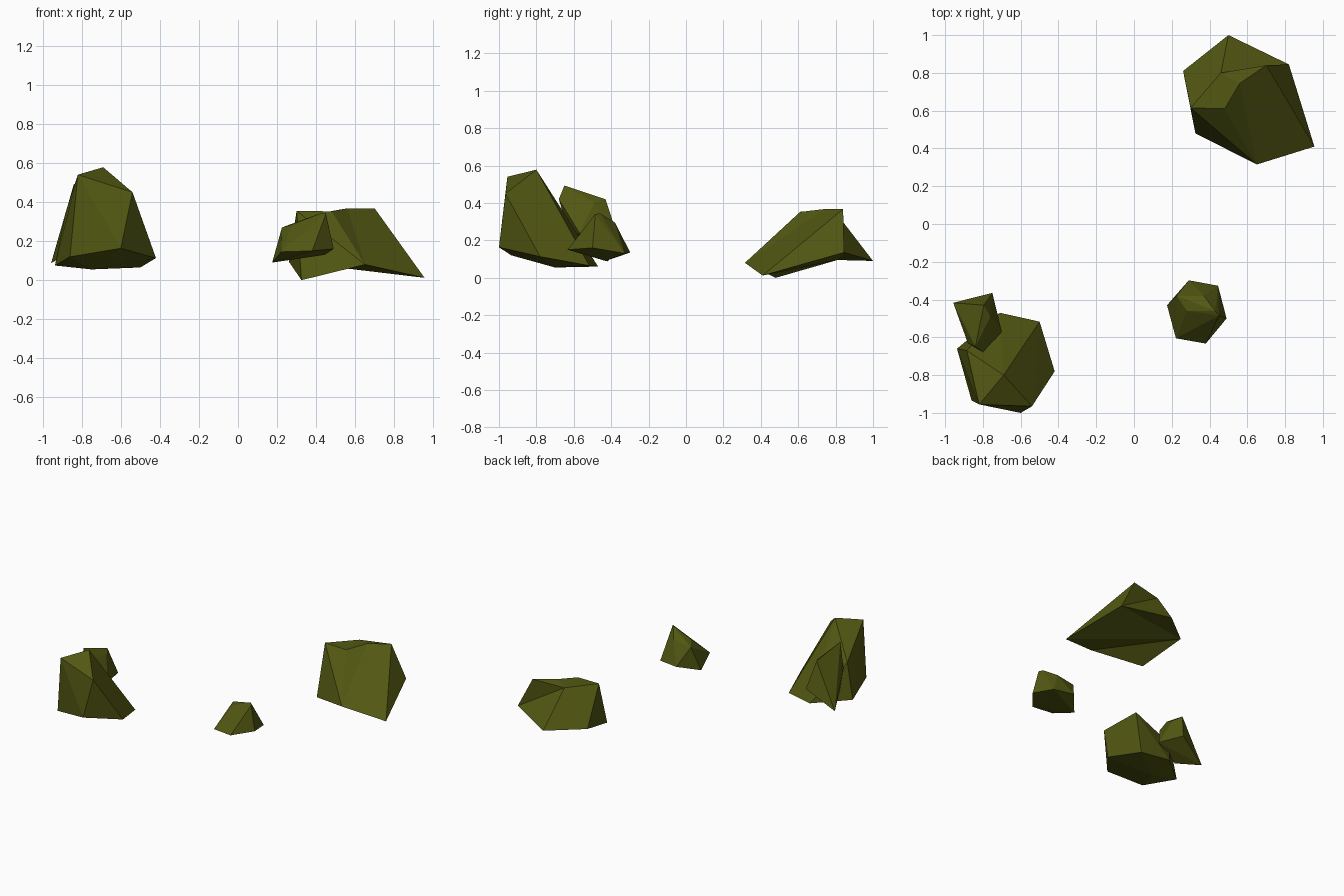
import bpy, bmesh
from mathutils import Vector

# one olive stone colour
olive = bpy.data.materials.new("olive stone")
olive.diffuse_color = (0.085, 0.097, 0.006, 1)


def rock(name, corners, faces=None):
    """Faceted boulder: convex hull of corner points, or given facets if it has hollows."""
    bm = bmesh.new()
    vs = [bm.verts.new(Vector(c)) for c in corners]
    if faces:
        for f in faces:
            bm.faces.new([vs[i] for i in f])
    else:
        bmesh.ops.convex_hull(bm, input=bm.verts[:])
        inner = [v for v in bm.verts if not v.link_faces]
        bmesh.ops.delete(bm, geom=inner, context='VERTS')
    bmesh.ops.recalc_face_normals(bm, faces=bm.faces[:])
    mesh = bpy.data.meshes.new(name)
    bm.to_mesh(mesh)
    bm.free()
    mesh.materials.append(olive)
    ob = bpy.data.objects.new(name, mesh)
    bpy.context.collection.objects.link(ob)
    return ob


# wide slanted boulder, back right, hollow underneath
rock("wide_boulder", [
    (.50, 1.0, .09), (.26, .81, .095), (.325, .48, 0), (.65, .315, .08),
    (.955, .41, .012), (.82, .845, .135),
    (.30, .615, .355), (.48, .61, .352), (.56, .745, .368),
    (.70, .84, .367), (.46, .80, .35)],
    [(6, 2, 3), (6, 3, 7), (7, 3, 8), (8, 3, 9), (9, 3, 4), (9, 4, 5),
     (9, 5, 10), (10, 5, 0), (10, 0, 1), (10, 1, 6), (10, 6, 7),
     (10, 7, 8), (10, 8, 9), (0, 5, 1), (5, 4, 1), (4, 3, 1),
     (3, 2, 1), (1, 2, 6)])

# tall boulder, front left
rock("tall_boulder", [
    (-.937, -.66, .075), (-.86, -.934, .12), (-.60, -1.0, .163),
    (-.42, -.78, .113), (-.50, -.517, .065), (-.71, -.47, .06),
    (-.75, -.70, .055), (-.885, -.67, .34),
    (-.82, -.955, .54), (-.54, -.965, .45), (-.69, -.80, .578)])

# thin shard leaning on the tall boulder
rock("leaning_shard", [
    (-.957, -.417, .087), (-.75, -.365, .22), (-.70, -.57, .24),
    (-.795, -.43, .42), (-.76, -.49, .40), (-.84, -.65, .493),
    (-.88, -.63, .31), (-.80, -.68, .42), (-.87, -.60, .15)])

# small stone, front right
rock("small_stone", [
    (.175, -.43, .09), (.222, -.605, .145), (.38, -.633, .15),
    (.49, -.50, .16), (.445, -.327, .13), (.29, -.298, .135),
    (.43, -.46, .345), (.45, -.485, .34), (.37, -.38, .295),
    (.225, -.38, .27), (.28, -.46, .285)])
